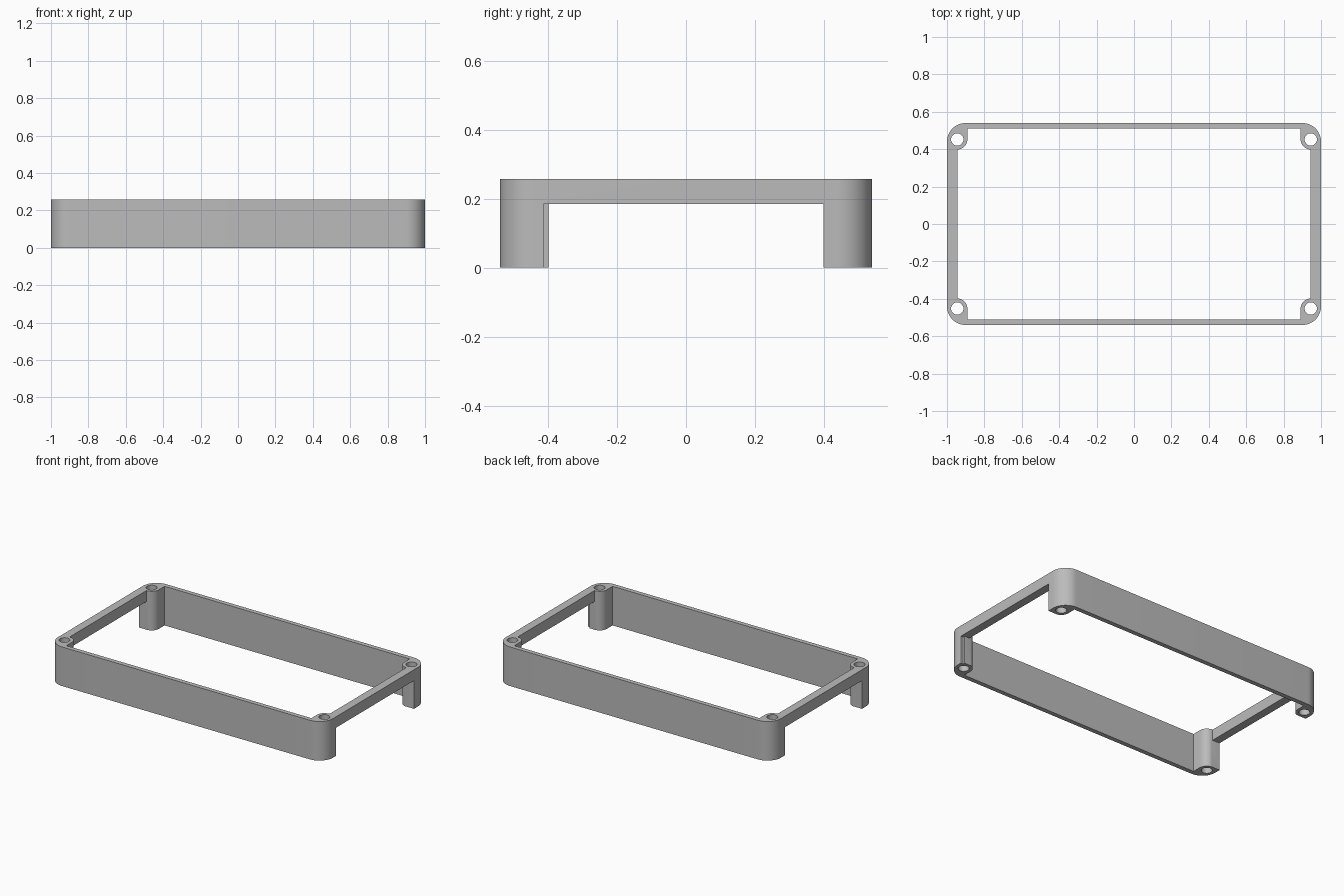
import bpy, bmesh
from math import sin, cos, pi, radians
from mathutils import Vector

cube = bpy.data.objects.get("Cube")
if cube:
    bpy.data.objects.remove(cube, do_unlink=True)

HALF_X, HALF_Y, HEIGHT = 1.0, 0.54, 0.257
CORNER_R, BOSS_R, HOLE_R = 0.1, 0.054, 0.033
BOSS_X, BOSS_Y = 0.945, 0.452      # screw boss centre
INNER_Y = 0.51                     # inside face of the long walls
RAIL_Z = 0.185                     # underside of the end rails


def arc(cx, cy, r, a0, a1, n):
    return [(cx + r * cos(a0 + (a1 - a0) * i / n),
             cy + r * sin(a0 + (a1 - a0) * i / n)) for i in range(n + 1)]


def mirrored_loop(quarter):
    """Repeat a first-quadrant outline around both axes."""
    loop = []
    for sx, sy in ((1, 1), (-1, 1), (-1, -1), (1, -1)):
        pts = [(x * sx, y * sy) for x, y in quarter]
        loop += pts if sx * sy > 0 else pts[::-1]
    return loop


def add_loop(bm, pts):
    verts = [bm.verts.new((x, y, 0)) for x, y in pts]
    return [bm.edges.new((v, verts[i - 1])) for i, v in enumerate(verts)]


# Material
grey = bpy.data.materials.new("mid grey plastic")
grey.use_nodes = True
colour = (0.5, 0.5, 0.5, 1)
grey.diffuse_color = colour
grey.node_tree.nodes["Principled BSDF"].inputs["Base Color"].default_value = colour

# Plan of the frame: rounded outside, inside stepping round the bosses, screw holes
bm = bmesh.new()
outer = arc(HALF_X - CORNER_R, HALF_Y - CORNER_R, CORNER_R, 0, pi / 2, 16)
inner = arc(BOSS_X, BOSS_Y, BOSS_R, -pi / 2, -pi, 12) + [(BOSS_X - BOSS_R, INNER_Y)]
edges = add_loop(bm, mirrored_loop(outer)) + add_loop(bm, mirrored_loop(inner))
for sx in (-1, 1):
    for sy in (-1, 1):
        edges += add_loop(bm, arc(sx * BOSS_X, sy * BOSS_Y, HOLE_R, 0, 2 * pi, 32)[:-1])
bmesh.ops.triangle_fill(bm, edges=edges, use_beauty=True)

# Raise the plan to full height
grown = bmesh.ops.extrude_face_region(bm, geom=bm.faces[:])
top = [g for g in grown["geom"] if isinstance(g, bmesh.types.BMVert)]
bmesh.ops.translate(bm, verts=top, vec=(0, 0, HEIGHT))
bmesh.ops.recalc_face_normals(bm, faces=bm.faces[:])
mesh = bpy.data.meshes.new("frame")
bm.to_mesh(mesh)
bm.free()
mesh.materials.append(grey)
frame = bpy.data.objects.new("frame", mesh)
bpy.context.collection.objects.link(frame)
bpy.context.view_layer.objects.active = frame
frame.select_set(True)


def cut_box(low, high):
    """Remove a box-shaped volume from the frame."""
    low, high = Vector(low), Vector(high)
    bm = bmesh.new()
    bmesh.ops.create_cube(bm, size=1)
    bmesh.ops.scale(bm, vec=high - low, verts=bm.verts[:])
    bmesh.ops.translate(bm, vec=(low + high) / 2, verts=bm.verts[:])
    data = bpy.data.meshes.new("cutter")
    bm.to_mesh(data)
    bm.free()
    data.materials.append(grey)
    cutter = bpy.data.objects.new("cutter", data)
    cutter.hide_render = True
    bpy.context.collection.objects.link(cutter)
    mod = frame.modifiers.new("cut", "BOOLEAN")
    mod.operation, mod.solver, mod.object = "DIFFERENCE", "EXACT", cutter
    bpy.ops.object.modifier_apply(modifier=mod.name)
    bpy.data.objects.remove(cutter, do_unlink=True)


# Openings under both end rails, and the small step beside the front right leg
cut_box((0.9, -0.399, -0.1), (1.1, 0.399, RAIL_Z))
cut_box((-1.1, -0.399, -0.1), (-0.9, 0.399, RAIL_Z))
cut_box((0.982, -0.413, -0.1), (1.1, -0.3, RAIL_Z))

bpy.ops.object.shade_smooth_by_angle(angle=radians(30))
